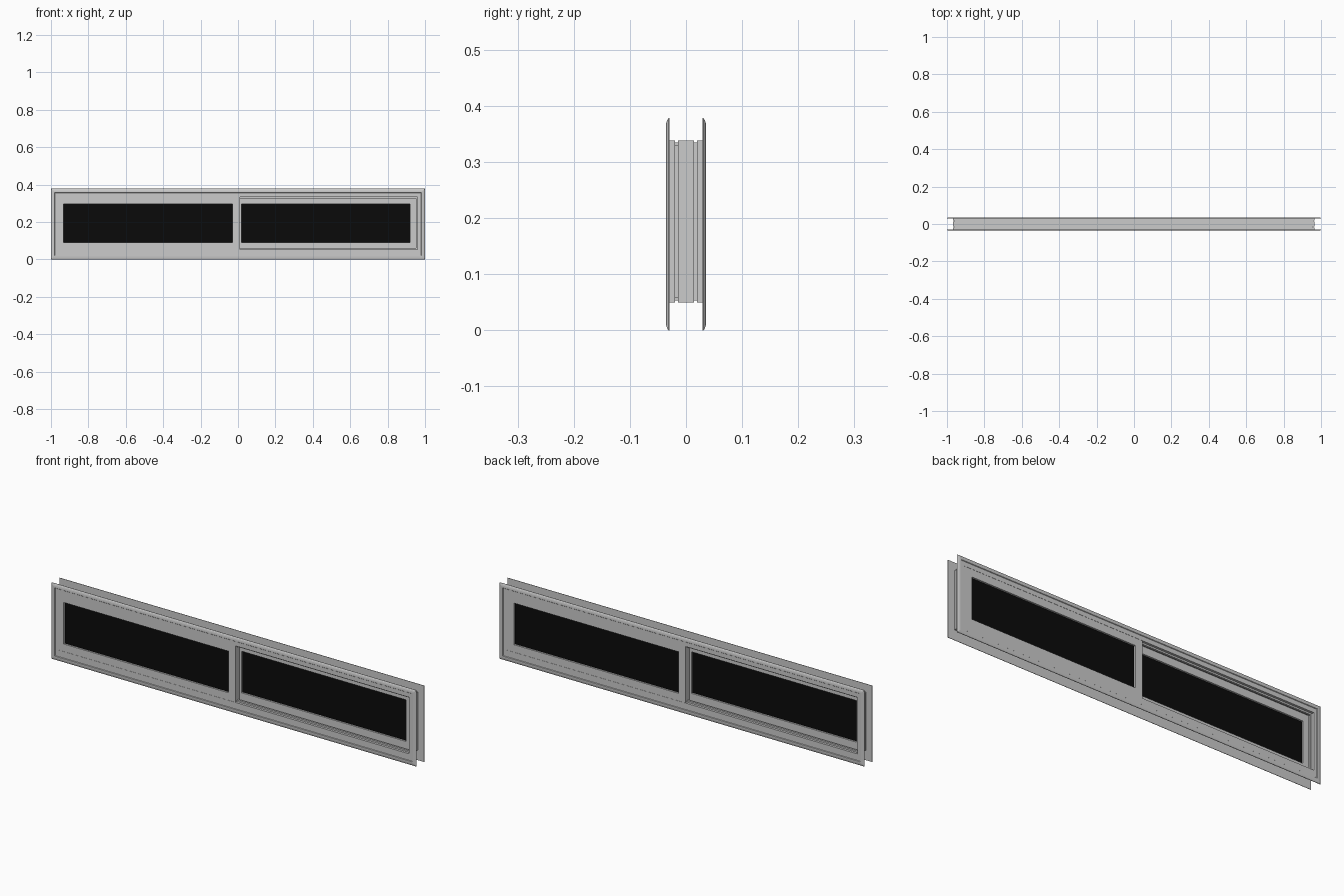
import bpy, bmesh

if "Cube" in bpy.data.objects:
    bpy.data.objects.remove(bpy.data.objects["Cube"])


def sweep(name, loops, smooth=False):
    """Closed rectangular frame: loops is a list of ((x0, x1, z0, z1), y)."""
    bm = bmesh.new()
    rings = []
    for (x0, x1, z0, z1), y in loops:
        rings.append([bm.verts.new((x, y, z))
                      for x, z in ((x0, z0), (x1, z0), (x1, z1), (x0, z1))])
    n = len(rings)
    for i in range(n):
        a, b = rings[i], rings[(i + 1) % n]
        for k in range(4):
            m = (k + 1) % 4
            bm.faces.new((a[k], a[m], b[m], b[k]))
    bmesh.ops.recalc_face_normals(bm, faces=bm.faces)
    mesh = bpy.data.meshes.new(name)
    bm.to_mesh(mesh)
    bm.free()
    ob = bpy.data.objects.new(name, mesh)
    bpy.context.collection.objects.link(ob)
    return ob


def inset(r, d):
    return (r[0] + d, r[1] - d, r[2] + d, r[3] - d)


def box(name, r, y0, y1, mat=None):
    bpy.ops.mesh.primitive_cube_add(
        size=1, location=((r[0] + r[1]) / 2, (y0 + y1) / 2, (r[2] + r[3]) / 2))
    ob = bpy.context.object
    ob.name = name
    ob.scale = (r[1] - r[0], y1 - y0, r[3] - r[2])
    if mat:
        ob.data.materials.append(mat)
    return ob


black = bpy.data.materials.new("dark_glass")
black.diffuse_color = (0.003, 0.003, 0.003, 1)
black.use_nodes = True
black.node_tree.nodes["Principled BSDF"].inputs["Base Color"].default_value = black.diffuse_color

OUTER = (-1.0, 1.0, 0.0, 0.378)
CORE = (-0.967, 0.965, 0.050, 0.338)

# Front and back trim flanges with a rounded outer lip
lip = [(0, 0.029), (0, 0.031), (0.003, 0.0335), (0.009, 0.0353),
       (0.015, 0.036), (0.020, 0.036), (0.022, 0.0335)]
for name, s in (("front_trim", -1), ("back_trim", 1)):
    loops = [(inset(OUTER, d), s * y) for d, y in lip]
    loops += [(inset(CORE, 0.004), s * 0.0335), (inset(CORE, 0.004), s * 0.029)]
    sweep(name, loops)

# Frame core: folded channel with two grooves outside, two tracks inside
steps = [(0, -0.03), (0, -0.020), (0.008, -0.020), (0.008, -0.014),
         (0, -0.014), (0, 0.014), (0.008, 0.014), (0.008, 0.020),
         (0, 0.020), (0, 0.03)]
inner = [(0.004, 0.03), (0.004, 0.022), (0.012, 0.022), (0.012, 0.012),
         (0.004, 0.012), (0.004, -0.012), (0.012, -0.012), (0.012, -0.022),
         (0.004, -0.022), (0.004, -0.03)]
sweep("frame_core", [(inset(CORE, d), y) for d, y in steps + inner])

# Two sliding sashes, one per track, each with a dark pane
for name, sash, pane, y0, y1 in (
        ("left", (-0.9635, 0.010, 0.0535, 0.3345), (-0.933, -0.029, 0.091, 0.297), -0.0325, -0.001),
        ("right", (-0.020, 0.9615, 0.0535, 0.3345), (0.019, 0.920, 0.091, 0.297), 0.001, 0.0325)):
    sweep(name + "_sash", [(sash, y0), (sash, y1), (pane, y1), (pane, y0)])
    mid = (y0 + y1) / 2
    box(name + "_pane", inset(pane, -0.002), mid - 0.007, mid + 0.007, black)
